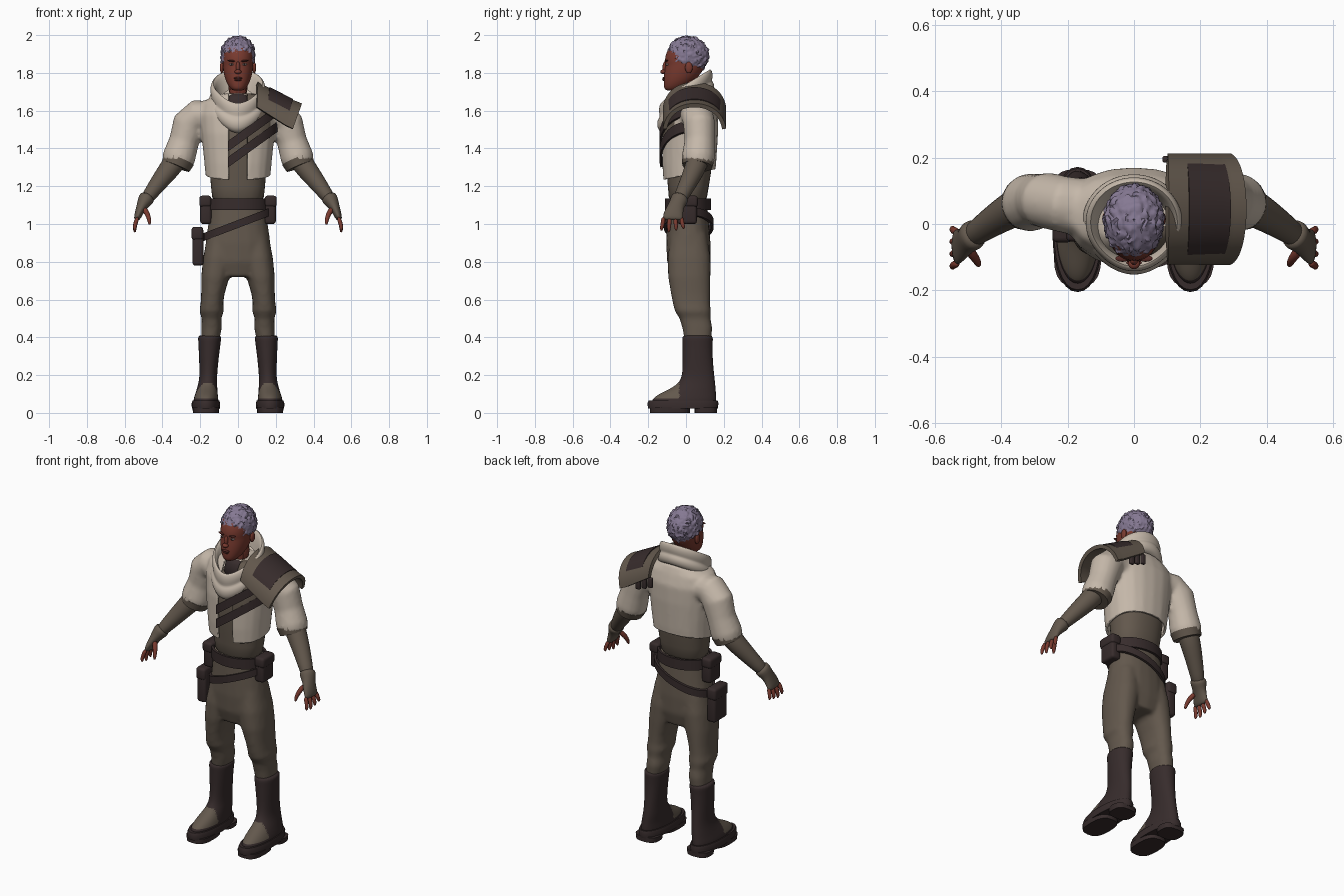
import bpy, bmesh, math
from mathutils import Vector, noise

cube = bpy.data.objects.get("Cube")
if cube:
    bpy.data.objects.remove(cube)


def material(name, *rgb):
    m = bpy.data.materials.new(name)
    m.use_nodes = True
    m.diffuse_color = (*rgb, 1)
    m.node_tree.nodes["Principled BSDF"].inputs["Base Color"].default_value = (*rgb, 1)
    return m


CREAM = material("cream cloth", .56, .48, .40)
BROWN = material("brown cloth", .125, .098, .074)
DARK = material("dark leather", .038, .025, .025)
SKIN = material("skin", .19, .042, .028)
HAIR = material("lilac hair", .235, .19, .29)
WHITE = material("eye white", .45, .38, .36)
LIP = material("lips and brows", .09, .022, .018)
made = []


def finish(name, bm, mats, mods=()):
    """Turn a bmesh into an object and apply its modifiers."""
    bmesh.ops.recalc_face_normals(bm, faces=bm.faces)
    me = bpy.data.meshes.new(name)
    bm.to_mesh(me)
    bm.free()
    ob = bpy.data.objects.new(name, me)
    bpy.context.collection.objects.link(ob)
    for m in mats:
        me.materials.append(m)
    for kind, settings in mods:
        mod = ob.modifiers.new(kind, kind)
        for key, value in settings.items():
            setattr(mod, key, value)
    if mods:
        dg = bpy.context.evaluated_depsgraph_get()
        baked = bpy.data.meshes.new_from_object(ob.evaluated_get(dg))
        ob.modifiers.clear()
        ob.data = baked
    made.append(ob)
    return ob


def skin_rows(bm, rows, closed=True, caps=True):
    """Join rows of points with quads."""
    rows = [[bm.verts.new(p) for p in r] for r in rows]
    n = len(rows[0])
    for a, b in zip(rows, rows[1:]):
        for i in range(n if closed else n - 1):
            j = (i + 1) % n
            bm.faces.new((a[i], a[j], b[j], b[i]))
    if caps:
        bm.faces.new(rows[0])
        bm.faces.new(rows[-1])
    return bm


def stack(bm, rings, s=1, n=20, p=2.3):
    """Horizontal rings: z, centre x, half width, front y, back y."""
    rows = []
    for z, cx, rx, y0, y1 in rings:
        row = []
        for i in range(n):
            t = math.tau * i / n
            c, d = [math.copysign(abs(v) ** (2 / p), v) for v in (math.cos(t), math.sin(t))]
            row.append((s * (cx + rx * c), (y0 + y1) / 2 + (y1 - y0) / 2 * d, z))
        rows.append(row)
    return skin_rows(bm, rows)


def tube(bm, pts, s=1, n=12):
    """Limb along a path: x, y, z, thickness radius, depth radius."""
    ps = [Vector(p[:3]) for p in pts]
    rows = []
    for i, p in enumerate(pts):
        t = (ps[min(i + 1, len(ps) - 1)] - ps[max(i - 1, 0)]).normalized()
        b = (Vector((0, 1, 0)) - t * t.y).normalized()
        a = t.cross(b)
        row = []
        for k in range(n):
            w = math.tau * k / n
            q = ps[i] + a * p[3] * math.cos(w) + b * p[4] * math.sin(w)
            row.append((q.x * s, q.y, q.z))
        rows.append(row)
    return skin_rows(bm, rows)


def blob(name, mat, loc, size, tilt=0):
    bm = bmesh.new()
    bmesh.ops.create_uvsphere(bm, u_segments=16, v_segments=10, radius=1)
    for v in bm.verts:
        x, y, z = (v.co[k] * size[k] for k in range(3))
        v.co = Vector((x, y, z + tilt * x)) + Vector(loc)
    return finish(name, bm, [mat])


def box(name, mat, loc, size, bevel=.015):
    bm = bmesh.new()
    bmesh.ops.create_cube(bm, size=1)
    for v in bm.verts:
        v.co = Vector(v.co[k] * size[k] + loc[k] for k in range(3))
    return finish(name, bm, [mat], [("BEVEL", dict(width=bevel, segments=3))])


def band(name, mat, rx, ry, yc, height, width, t0=0, t1=math.tau, thick=.014):
    """Strap wrapped round the body, its height a function of x and y."""
    full = t1 - t0 > 6
    rows = []
    for i in range(41):
        t = t0 + (t1 - t0) * i / 40
        row = []
        for g, dz in ((0, -1), (thick, -1), (thick, 1), (0, 1)):
            x, y = (rx + g) * math.sin(t), yc - (ry + g) * math.cos(t)
            row.append((x, y, height(x, y) + dz * width / 2))
        rows.append(row)
    bm = skin_rows(bmesh.new(), rows, caps=not full)
    bmesh.ops.remove_doubles(bm, verts=bm.verts, dist=.0001)
    return finish(name, bm, [mat])


SUB = [("SUBSURF", dict(levels=1))]
FUSE = [("REMESH", dict(mode='VOXEL', voxel_size=.011)), ("SMOOTH", dict(factor=.5, iterations=5))]
SIDES = (("left", 1), ("right", -1))

# Trousers: pelvis and legs fused into one cloth
bm = stack(bmesh.new(), [(1.13, 0, .145, -.095, .11), (1.02, 0, .155, -.1, .12), (.9, 0, .172, -.105, .13),
                         (.8, 0, .175, -.1, .13), (.72, 0, .13, -.075, .11)])
for _, s in SIDES:
    stack(bm, [(.95, .09, .07, -.08, .11), (.82, .105, .08, -.098, .13), (.72, .12, .075, -.095, .13),
               (.63, .133, .062, -.08, .128), (.58, .138, .06, -.07, .128), (.54, .14, .065, -.06, .132),
               (.5, .14, .052, -.035, .13), (.45, .14, .054, -.02, .14), (.35, .15, .045, 0, .13)], s)
finish("trousers", bm, [BROWN], FUSE)

# Shirt
finish("shirt", stack(bmesh.new(), [(1.08, 0, .143, -.095, .11), (1.2, 0, .142, -.095, .12), (1.32, 0, .158, -.11, .145),
                                    (1.5, 0, .175, -.115, .14), (1.62, 0, .13, -.08, .12)]), [BROWN], SUB)

# Jacket: body and sleeves fused, then opened at the front and hem
bm = stack(bmesh.new(), [(1.18, 0, .165, -.12, .145), (1.32, 0, .178, -.13, .16), (1.48, 0, .195, -.13, .17),
                         (1.58, 0, .205, -.115, .17), (1.645, 0, .19, -.085, .15), (1.69, 0, .11, -.06, .13)])
for _, s in SIDES:
    tube(bm, [(.13, .045, 1.57, .08, .09), (.215, .06, 1.575, .085, .085), (.258, .07, 1.53, .09, .085),
              (.285, .072, 1.44, .08, .08), (.312, .065, 1.355, .088, .088), (.325, .06, 1.315, .08, .082)], s, 16)
jacket = finish("jacket", bm, [CREAM, BROWN], FUSE)
bm = bmesh.new()
bm.from_mesh(jacket.data)


def cut(co, no, **kw):
    bmesh.ops.bisect_plane(bm, geom=bm.verts[:] + bm.edges[:] + bm.faces[:], plane_co=co, plane_no=no, **kw)


cut((0, -.12, 1.235), (0, -.2, 1), clear_inner=True)
for x in (-.05, .05):
    cut((x, 0, 0), (1, 0, 0))
opening = [f for f in bm.faces if abs(f.calc_center_median().x) < .05 and f.calc_center_median().y < -.03]
bmesh.ops.delete(bm, geom=opening, context='FACES')
for f in bm.faces:
    c = f.calc_center_median()
    f.material_index = int(c.y < 0 and .04 < c.x < .17 and c.z > 1.41 + .7 * (c.x - .05))
bm.to_mesh(jacket.data)
bm.free()
solid = jacket.modifiers.new("Thickness", 'SOLIDIFY')
solid.thickness = .012

# Arms, gloves and hands
for side, s in SIDES:
    finish(side + "_forearm", tube(bmesh.new(), [
        (.3, .07, 1.39, .06, .06), (.34, .06, 1.32, .062, .062), (.4, .025, 1.245, .052, .052),
        (.46, -.015, 1.165, .04, .042), (.5, -.045, 1.11, .032, .036)], s), [BROWN], SUB)
    finish(side + "_sleeve_cuff", tube(bmesh.new(), [
        (.313, .064, 1.345, .086, .086), (.329, .06, 1.306, .077, .08)], s, 16), [BROWN])
    finish(side + "_glove", tube(bmesh.new(), [
        (.475, -.025, 1.15, .042, .046), (.488, -.035, 1.13, .045, .05), (.503, -.048, 1.105, .034, .042),
        (.52, -.062, 1.07, .024, .05), (.533, -.07, 1.035, .02, .057), (.538, -.07, 1.02, .012, .052)], s), [BROWN], SUB)
    for i in range(4):
        y = -.118 + .031 * i
        tip = -.012 + .008 * i
        low = .955 + .009 * abs(i - 1)
        finish(f"{side}_finger_{i + 1}", tube(bmesh.new(), [
            (.53, y, 1.04, .013, .014), (.546, y + tip / 2, .995, .012, .012),
            (.547, y + tip, low + .012, .01, .01), (.545, y + tip, low, .004, .004)], s, 8), [SKIN], SUB)
    finish(side + "_thumb", tube(bmesh.new(), [
        (.5, -.075, 1.085, .018, .02), (.476, -.105, 1.05, .014, .014), (.468, -.122, 1.01, .011, .011),
        (.468, -.125, .995, .004, .004)], s, 8), [SKIN], SUB)

# Boots with dusty toes, soles and heels
for side, s in SIDES:
    bm = stack(bmesh.new(), [
        (.415, .15, .064, -.022, .146), (.39, .15, .061, -.02, .142), (.3, .154, .053, -.018, .14), (.2, .157, .046, -.018, .15),
        (.155, .16, .05, -.04, .155), (.125, .164, .055, -.09, .158), (.1, .167, .06, -.145, .16),
        (.07, .17, .067, -.185, .163), (.04, .17, .066, -.185, .16)], s, 24, 2.1)
    boot = finish(side + "_boot", bm, [DARK, BROWN], [("SUBSURF", dict(levels=2))])
    for f in boot.data.polygons:
        f.material_index = int(f.center.y < -.035 and .075 < f.center.z < .16 + .3 * (f.center.y + .04))
    finish(side + "_sole", stack(bmesh.new(), [(.022, .17, .074, -.2, .168), (.05, .17, .076, -.205, .172),
                                               (.065, .17, .071, -.198, .167)], s, 28, 2.2), [DARK])
    for part, y0, y1 in (("heel", .045, .165), ("tread", -.19, .02)):
        finish(f"{side}_{part}", stack(bmesh.new(), [(0, .17, .068, y0, y1), (.03, .17, .072, y0, y1)], s, 20, 2.8), [DARK])

# Belts, pouches and holster
band("waist_belt", DARK, .148, .108, .01, lambda x, y: 1.105, .06)
band("hip_belt", DARK, .168, .118, .014, lambda x, y: 1.0 + .38 * x, .042)
for side, s in SIDES:
    box(side + "_pouch", DARK, (s * .17, .005, 1.07), (.06, .105, .14))
    box(side + "_pouch_flap", DARK, (s * .173, .005, 1.12), (.064, .115, .06))
box("holster", DARK, (-.212, .01, .88), (.058, .12, .2))
box("holster_flap", DARK, (-.215, .01, .95), (.062, .13, .07))
for i, drop in enumerate((0, .085)):
    band(f"chest_strap_{i + 1}", DARK, .2, .148, .018, lambda x, y: 1.45 - drop + .72 * x, .055, -.25, 1.45, .01)

# Shoulder guard with a dark inlaid panel and rear tabs
def guard_point(u, v, lift=0):
    return (.1 + .235 * u - .045 * u * v * v, .045 + .157 * math.sin(1.4 * v) / math.sin(1.4),
            1.742 - .12 * u - .125 * v * v + .03 * max(0, u - .8) + lift)


bm = skin_rows(bmesh.new(), [[guard_point(i / 20, j / 16 - 1) for j in range(33)] for i in range(21)], False, False)
guard = finish("shoulder_guard", bm, [BROWN], [("SOLIDIFY", dict(thickness=.022, offset=0))])
bm = skin_rows(bmesh.new(), [[guard_point(.28 + .53 * i / 10, (j / 12 - 1) * .72, .013) for j in range(25)]
                             for i in range(11)], False, False)
finish("guard_panel", bm, [DARK], [("SOLIDIFY", dict(thickness=.008, offset=0))])
for i in range(3):
    box(f"guard_tab_{i + 1}", DARK, (.1 + .04 * i, .195, 1.585 - .015 * i), (.028, .02, .06), .006)

# Cowl: rolled folds round a tilted neckline
rows = []
for scale, dz in ((.68, -.1), (.76, -.03), (.86, .008), (.95, .012), (1.02, -.015), (1.0, -.045),
                  (.97, -.058), (1.06, -.07), (1.09, -.095), (1.03, -.125), (.85, -.135)):
    row = []
    for i in range(40):
        t = math.tau * i / 40
        front = max(0, math.cos(t)) ** 4
        row.append((scale * .145 * math.sin(t), .005 - scale * (.135 + .012 * front) * math.cos(t),
                    1.735 - .075 * math.cos(t) - .03 * front + dz * (1 + .1 * math.cos(t))))
    rows.append(row)
finish("cowl", skin_rows(bmesh.new(), rows, caps=False), [CREAM], SUB)

# Neck and head
finish("neck_wrap", stack(bmesh.new(), [(1.56, 0, .1, -.07, .11), (1.64, 0, .078, -.06, .09), (1.7, 0, .066, -.05, .08)]), [DARK], SUB)
finish("neck", stack(bmesh.new(), [(1.65, 0, .055, -.035, .07), (1.8, 0, .055, -.035, .075)]), [SKIN], SUB)
finish("head", stack(bmesh.new(), [
    (1.705, 0, .026, -.105, -.04), (1.718, 0, .042, -.117, -.01), (1.745, 0, .06, -.118, .03), (1.78, 0, .073, -.118, .07),
    (1.82, 0, .08, -.114, .092), (1.845, 0, .081, -.108, .1), (1.865, 0, .083, -.115, .105), (1.91, 0, .084, -.105, .108),
    (1.95, 0, .072, -.08, .09), (1.975, 0, .04, -.04, .05)], 1, 24, 2.1), [SKIN], SUB)
blob("nose_bridge", SKIN, (0, -.112, 1.83), (.011, .012, .03))
blob("nose_tip", SKIN, (0, -.12, 1.806), (.018, .016, .012))
blob("upper_lip", LIP, (0, -.117, 1.772), (.024, .008, .006))
blob("lower_lip", LIP, (0, -.117, 1.763), (.02, .009, .006))
for side, s in SIDES:
    blob(side + "_eye", WHITE, (s * .033, -.098, 1.845), (.014, .009, .006))
    blob(side + "_iris", DARK, (s * .033, -.105, 1.845), (.005, .004, .005))
    blob(side + "_brow", LIP, (s * .035, -.104, 1.864), (.021, .01, .005), s * .12)
    blob(side + "_ear", SKIN, (s * .086, .015, 1.828), (.01, .02, .03))

# Curly cropped hair, trimmed to the hairline
bm = bmesh.new()
bmesh.ops.create_icosphere(bm, subdivisions=5, radius=1)
for v in bm.verts:
    n = v.co.copy()
    curl = abs(noise.noise(n * 5)) * .016 + abs(noise.noise(n * 11)) * .006
    v.co = Vector((n.x * .088, .01 + n.y * .108, 1.892 + n.z * .101)) + n * (curl - .002)


def hairline(y):
    return 1.908 if y < -.055 else 1.85 if y < .035 else 1.80


bare = [f for f in bm.faces if f.calc_center_median().z < hairline(f.calc_center_median().y)]
bmesh.ops.delete(bm, geom=bare, context='FACES')
finish("hair", bm, [HAIR])

# Smooth shading with crisp edges
bpy.ops.object.select_all(action='DESELECT')
for ob in made:
    ob.select_set(True)
bpy.context.view_layer.objects.active = made[0]
bpy.ops.object.shade_smooth_by_angle(angle=math.radians(45))
